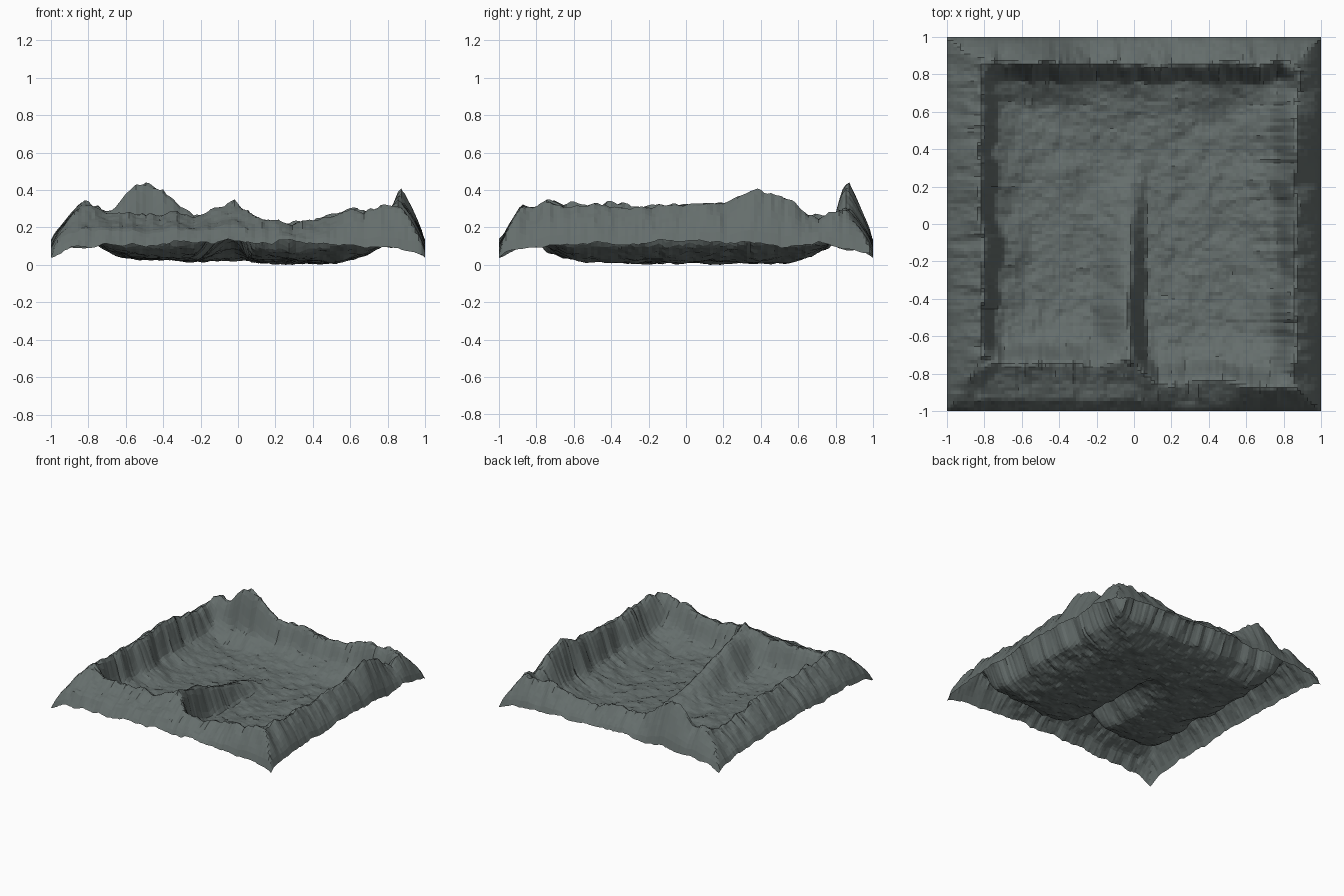
import bpy, bmesh
from mathutils import Vector, noise

if "Cube" in bpy.data.objects:
    bpy.data.objects.remove(bpy.data.objects["Cube"])

N = 110  # grid cells per side


def lerp_profile(pts, t):
    if t <= pts[0][0]:
        return pts[0][1]
    for (a, u), (b, v) in zip(pts, pts[1:]):
        if t <= b:
            return u + (v - u) * (t - a) / (b - a)
    return pts[-1][1]


def rough(x, y, scale, seed):
    return noise.fractal(Vector((x * scale, y * scale, seed)), 0.8, 2.0, 5)


def smooth(t):
    t = max(0.0, min(1.0, t))
    return t * t * (3 - 2 * t)


# Rim crest heights along each side
LEFT = [(-1, .28), (-.8, .34), (-.5, .34), (0, .33), (.3, .33), (.55, .30), (.7, .26), (.9, .31)]
RIGHT = [(-1, .28), (-.9, .30), (-.75, .35), (-.5, .33), (0, .33), (.2, .35), (.35, .40),
         (.5, .37), (.65, .30), (.72, .26), (.9, .31)]
BACK = [(-.9, .28), (-.78, .35), (-.68, .33), (-.6, .39), (-.5, .44), (-.4, .42), (-.34, .34),
        (-.2, .27), (0, .28), (.2, .24), (.4, .24), (.55, .30), (.8, .32), (.9, .31)]
FRONT = [(-.9, .28), (-.8, .33), (-.5, .29), (-.2, .29), (0, .33), (.12, .27), (.3, .23),
         (.55, .29), (.8, .33), (.9, .32)]
# Inset of the front crest from the border, and outer border heights
FRONT_INSET = [(-.9, .18), (-.7, .24), (0, .25), (.12, .15), (.9, .12)]
EDGE = [(-1, .05), (-.9, .10), (-.7, .115), (0, .14), (.7, .115), (.9, .10), (1, .06)]
# Middle ridge height along y
RIDGE = [(-.9, .29), (-.72, .29), (-.45, .23), (-.2, .16), (.1, .06), (.35, 0)]


def floor_height(x, y):
    d = max(abs(x), abs(y)) / .8
    f = .025 + .05 * min(d, 1.1) ** 4 + .02 * rough(x, y, 3.5, 3)
    f += .015 * smooth((.1 - x) / .2)
    cx = -.02 + .03 * rough(0, y, 3, 9)
    w = .10 if x > cx else .22
    return f + lerp_profile(RIDGE, y) * (1 - smooth(abs(x - cx) / w))


def height(x, y):
    fl = floor_height(x, y)
    # side data: inset, position along it, crest inset, wall width, heights, seed
    sides = [(x + 1, y, .18, .10, LEFT, 1), (1 - x, y, .13, .13, RIGHT, 2),
             (1 - y, x, .14, .11, BACK, 3), (y + 1, x, lerp_profile(FRONT_INSET, x), .13, FRONT, 4)]
    outer, open_part, weight, crest_sum = 9.0, 1.0, 1e-9, 0.0
    for a, t, c, w, crest, s in sides:
        c += .035 * rough(t, 0, 3.5, s)
        w *= 1 + .4 * rough(t, 0, 3, s + 30)
        h = lerp_profile(crest, t) + .03 * rough(t, a * .3, 8, s + 10)
        e = lerp_profile(EDGE, t) + .025 * rough(t, 0, 5, s + 20)
        if a < c:
            r = max(a, 0) / c
            ramp = r ** .75
            if s == 4 and c > .2:  # stepped outer slope at front left
                ramp = lerp_profile([(0, 0), (.25, .45), (.6, .65), (1, 1)], r)
            outer = min(outer, e + (h - e) * ramp)
            f = 1.0
        else:
            # steep wall plus a soft toe
            f = .75 * (1 - smooth((a - c) / w)) + .25 * (1 - smooth((a - c) / w / 2.5))
        open_part *= 1 - f
        weight += f * f
        crest_sum += f * f * h
    inner = fl + max(0, crest_sum / weight - fl) * (1 - open_part)
    return min(inner, outer) + .009 * rough(x, y, 12, 5)


# Basin terrain: one open sheet
bm = bmesh.new()
bmesh.ops.create_grid(bm, x_segments=N, y_segments=N, size=1)
for v in bm.verts:
    v.co.z = height(v.co.x, v.co.y)
low = min(v.co.z for v in bm.verts)
for v in bm.verts:
    v.co.z -= low
mesh = bpy.data.meshes.new("basin_terrain")
bm.to_mesh(mesh)
bm.free()
terrain = bpy.data.objects.new("basin_terrain", mesh)
bpy.context.collection.objects.link(terrain)

# Dark rock colour
rock = bpy.data.materials.new("dark_rock")
rock.diffuse_color = (.13, .155, .15, 1)
rock.use_nodes = True
rock.node_tree.nodes["Principled BSDF"].inputs["Base Color"].default_value = rock.diffuse_color
mesh.materials.append(rock)
